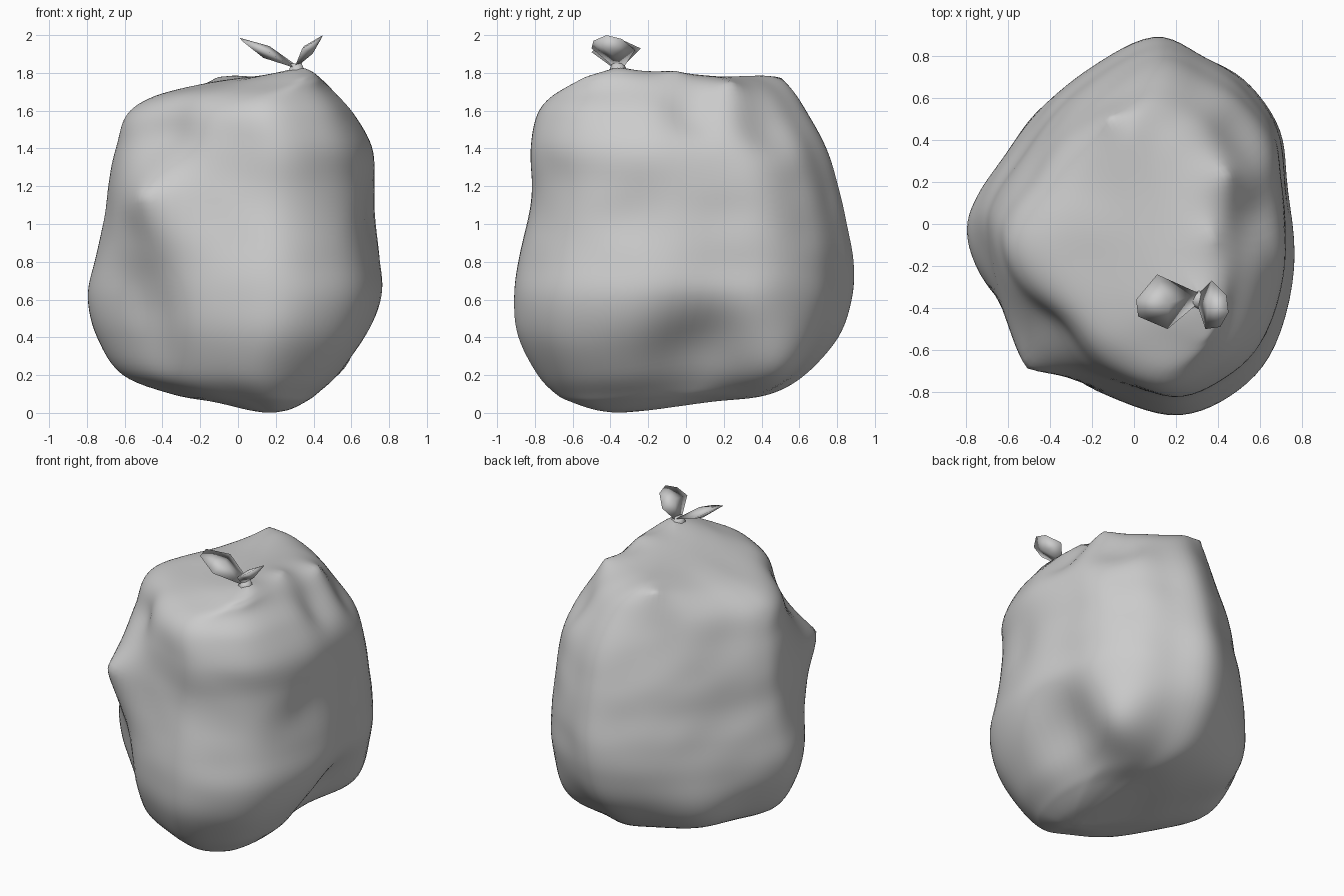
import bpy, bmesh, math
from mathutils import Vector, noise

if "Cube" in bpy.data.objects:
    bpy.data.objects.remove(bpy.data.objects["Cube"])

def spline(rows, t, loop=False):
    """Catmull-Rom through rows of numbers, t measured in row indices."""
    n = len(rows)
    i = int(math.floor(t))
    f = t - i
    pick = (lambda k: rows[k % n]) if loop else (lambda k: rows[max(0, min(n - 1, k))])
    a, b, c, d = pick(i - 1), pick(i), pick(i + 1), pick(i + 2)
    return [0.5 * (2*q + (r - p)*f + (2*p - 5*q + 4*r - s)*f*f + (3*q - p - 3*r + s)*f**3)
            for p, q, r, s in zip(a, b, c, d)]

# Bag outline seen from above, counter-clockwise
plan = [(0.77, -0.2), (0.745, 0.2), (0.70, 0.46), (0.53, 0.69), (0.33, 0.81), (0.1, 0.9),
        (-0.17, 0.78), (-0.4, 0.6), (-0.6, 0.35), (-0.74, 0.15), (-0.78, -0.02),
        (-0.71, -0.27), (-0.60, -0.5), (-0.42, -0.66), (-0.12, -0.79), (0.2, -0.9),
        (0.46, -0.81), (0.66, -0.6)]

# Levels: z, x min, x max, y min, y max, sideways shear
levels = [(0.0, 0.14, 0.20, -0.38, -0.32, 0),
          (0.015, 0.05, 0.28, -0.48, -0.15, 0),
          (0.055, -0.12, 0.37, -0.60, 0.15, 0),
          (0.095, -0.34, 0.44, -0.68, 0.43, 0),
          (0.20, -0.61, 0.57, -0.78, 0.63, 0),
          (0.40, -0.74, 0.71, -0.88, 0.81, 0),
          (0.60, -0.78, 0.775, -0.90, 0.88, 0),
          (0.80, -0.74, 0.76, -0.87, 0.89, 0),
          (1.00, -0.69, 0.74, -0.82, 0.86, 0),
          (1.20, -0.67, 0.73, -0.79, 0.81, 0),
          (1.40, -0.63, 0.71, -0.80, 0.74, 0),
          (1.57, -0.58, 0.62, -0.77, 0.63, 0),
          (1.67, -0.43, 0.50, -0.69, 0.55, -0.05),
          (1.725, -0.18, 0.40, -0.58, 0.46, -0.22),
          (1.75, 0.02, 0.30, -0.47, 0.30, -0.35),
          (1.755, 0.14, 0.20, -0.15, -0.05, -0.3)]

SEG, STEP = 100, 6
bm = bmesh.new()
rings = []
for k in range((len(levels) - 1) * STEP + 1):
    z, x0, x1, y0, y1, sh = spline(levels, k / STEP)
    ring = []
    for s in range(SEG):
        px, py = spline(plan, s * len(plan) / SEG, True)
        y = y0 + (py + 0.9) / 1.8 * (y1 - y0)
        x = x0 + (px + 0.78) / 1.555 * (x1 - x0) + sh * (y - (y0 + y1) / 2)
        ring.append(bm.verts.new((x, y, z)))
    rings.append(ring)
for a, b in zip(rings, rings[1:]):
    for s in range(SEG):
        t = (s + 1) % SEG
        bm.faces.new((a[s], a[t], b[t], b[s]))
bm.faces.new(rings[0][::-1])
bm.faces.new(rings[-1])

def pull(target, radius, sharp=False):
    """Drag the nearest bit of surface onto target, as a point or a soft dent."""
    target = Vector(target)
    near = min(bm.verts, key=lambda v: (v.co - target).length).co.copy()
    move = target - near
    for v in bm.verts:
        d = (v.co - near).length / radius
        v.co += move * math.exp(-d if sharp else -d * d)

# Soft shaping: lower right dent, right shoulder, back right shoulder,
# slanted front left facets, fuller base corners at the back
for p, r in [((0.55, 0.07, 0.37), 0.31), ((0.55, 0.03, 1.54), 0.16),
             ((0.49, 0.40, 1.48), 0.18),
             ((-0.31, -0.42, 1.48), 0.25), ((-0.45, -0.50, 0.65), 0.26),
             ((-0.42, -0.46, 0.36), 0.28), ((-0.46, 0.46, 0.28), 0.25),
             ((0.54, 0.50, 0.22), 0.22), ((0.69, -0.25, 1.03), 0.16)]:
    pull(p, r)
# Pointed corners of the contents
for p, r in [((-0.51, -0.69, 1.15), 0.36), ((-0.12, 0.51, 1.775), 0.16),
             ((-0.59, -0.03, 1.55), 0.2), ((0.23, -0.67, 1.69), 0.18),
             ((0.38, -0.06, 1.79), 0.14), ((0.33, -0.36, 1.835), 0.2),
             ((0.45, 0.24, 1.75), 0.15)]:
    pull(p, r, True)
# Gentle slanted wrinkles, fading towards the base
bm.normal_update()
for v in bm.verts:
    c = v.co
    w = noise.noise(Vector((c.x * 3 + c.z, c.y * 3 - c.z * 2, c.z * 4 + c.y * 2)))
    c += v.normal * w * 0.010 * min(1, max(0, (c.z - 0.2) * 1.5)) * min(1, (1.84 - c.z) * 4)
bmesh.ops.smooth_vert(bm, verts=bm.verts, factor=0.4, use_axis_x=True, use_axis_y=True, use_axis_z=True)

def finish(name, mesh_bm):
    bmesh.ops.recalc_face_normals(mesh_bm, faces=mesh_bm.faces)
    me = bpy.data.meshes.new(name)
    mesh_bm.to_mesh(me)
    mesh_bm.free()
    for p in me.polygons:
        p.use_smooth = True
    ob = bpy.data.objects.new(name, me)
    bpy.context.collection.objects.link(ob)

finish("bag_body", bm)

# Low-poly knot ears: an outline with a raised middle on both sides
def ear(name, outline, thick):
    b = bmesh.new()
    rim = [b.verts.new(p) for p in outline]
    mid = sum((v.co for v in rim), Vector()) / len(rim)
    n = Vector()
    for i, v in enumerate(rim):
        n += (v.co - mid).cross(rim[(i + 1) % len(rim)].co - mid)
    n.normalize()
    for side in (1, -1):
        top = b.verts.new(mid + n * thick * side)
        for i, v in enumerate(rim):
            b.faces.new((v, rim[(i + 1) % len(rim)], top))
    finish(name, b)

ear("knot_ear_left", [(0.31, -0.33, 1.84), (0.11, -0.24, 1.93), (0.01, -0.36, 1.985),
                      (0.02, -0.44, 1.97), (0.16, -0.50, 1.91), (0.29, -0.39, 1.83)], 0.035)
ear("knot_ear_right", [(0.30, -0.38, 1.83), (0.34, -0.50, 1.93), (0.41, -0.49, 1.97),
                       (0.45, -0.42, 2.0), (0.44, -0.34, 1.98), (0.37, -0.27, 1.92),
                       (0.31, -0.33, 1.83)], 0.03)

# Knot neck
b = bmesh.new()
bmesh.ops.create_cone(b, cap_ends=True, segments=6, radius1=0.06, radius2=0.032, depth=0.07)
bmesh.ops.translate(b, verts=b.verts, vec=(0.31, -0.36, 1.815))
finish("knot_neck", b)
